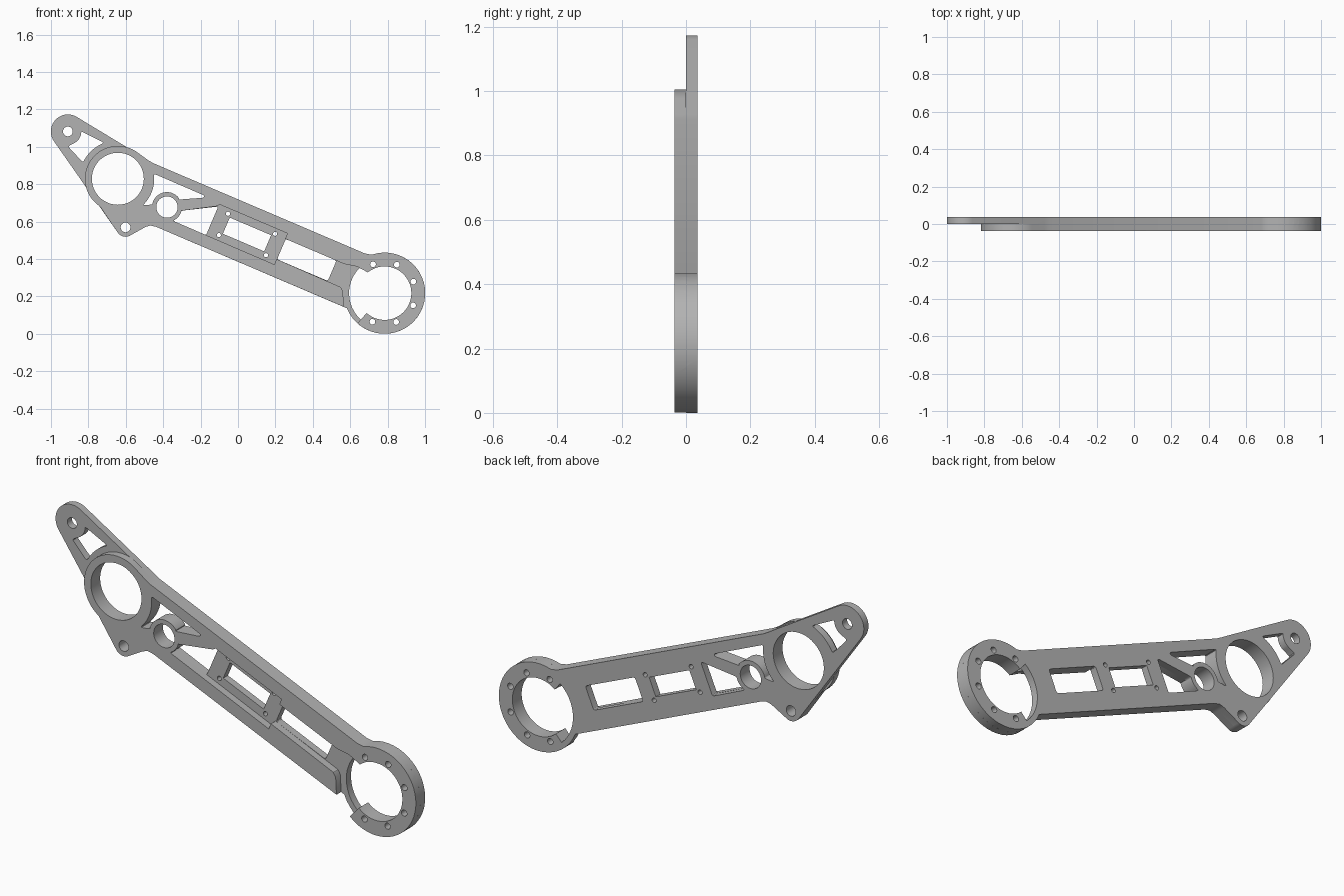
import bpy, bmesh
from math import radians, cos, sin
from mathutils import Matrix

cube = bpy.data.objects.get("Cube")
if cube:
    bpy.data.objects.remove(cube, do_unlink=True)

HALF = 0.0365                  # thickness of each of the two layers
TILT = radians(23.1)           # slope of the arm
PLACE = (Matrix.Translation((0.048, 0, 0.531)) @ Matrix.Rotation(TILT, 4, 'Y')
         @ Matrix.Rotation(radians(90), 4, 'X'))

# Feature centres, measured along and across the arm
EAR, BIG, BOSS = (-1.097, 0.131), (-0.752, 0.003), (-0.612, -0.22)
SMALL, END = (-0.451, -0.033), (0.8, 0)


def arc(centre, radius, start, stop):
    steps = max(4, int(abs(stop - start) / 7.5))
    angles = [radians(start + (stop - start) * i / steps) for i in range(steps + 1)]
    return [(centre[0] + radius * cos(a), centre[1] + radius * sin(a)) for a in angles]


def circle(centre, radius):
    return arc(centre, radius, 0, 360)[:-1]


def rect(u0, u1, v):
    return [(u0, -v), (u1, -v), (u1, v), (u0, v)]


def rounded(points, radius=0.012):
    """Replace each corner with a short curve."""
    result = []
    count = len(points)
    for i, (x, y) in enumerate(points):
        ends = []
        for nx, ny in (points[i - 1], points[(i + 1) % count]):
            length = ((nx - x) ** 2 + (ny - y) ** 2) ** 0.5
            t = min(radius / length, 0.4)
            ends.append((x + (nx - x) * t, y + (ny - y) * t))
        (ax, ay), (bx, by) = ends
        for t in (0, 0.33, 0.67, 1):
            a, b, c = (1 - t) ** 2, 2 * t * (1 - t), t * t
            result.append((a * ax + b * x + c * bx, a * ay + b * y + c * by))
    return result


def layer(name, loops, middle):
    """Extrude an outline with holes into a flat plate."""
    curve = bpy.data.curves.new(name, 'CURVE')
    curve.dimensions = '2D'
    curve.fill_mode = 'BOTH'
    curve.extrude = HALF / 2
    for loop in loops:
        spline = curve.splines.new('POLY')
        spline.points.add(len(loop) - 1)
        for point, (u, v) in zip(spline.points, loop):
            point.co = (u, v, 0, 1)
        spline.use_cyclic_u = True
    temp = bpy.data.objects.new(name, curve)
    bpy.context.collection.objects.link(temp)
    bpy.context.view_layer.update()
    mesh = bpy.data.meshes.new_from_object(temp.evaluated_get(bpy.context.evaluated_depsgraph_get()))
    bpy.data.objects.remove(temp, do_unlink=True)
    bm = bmesh.new()
    bm.from_mesh(mesh)
    bmesh.ops.remove_doubles(bm, verts=bm.verts, dist=0.0002)
    bmesh.ops.transform(bm, matrix=PLACE @ Matrix.Translation((0, 0, middle)), verts=bm.verts)
    bmesh.ops.recalc_face_normals(bm, faces=bm.faces)
    bm.to_mesh(mesh)
    bm.free()
    obj = bpy.data.objects.new(name, mesh)
    bpy.context.collection.objects.link(obj)
    return obj


# Openings shared by both layers
upper_window = rounded(arc(BIG, 0.195, -24, 31) + [(-0.29, 0.102), (-0.29, 0.09), (-0.41, 0.028)]
                       + arc(SMALL, 0.08, 58, 193))
lower_web = arc(SMALL, 0.08, -39, 9)
shared = [circle(BIG, 0.139), circle(SMALL, 0.057), circle(BOSS, 0.026), upper_window]
shared += [circle(arc(END, 0.166, a, a)[0], 0.015) for a in (0, 45, 90, 135, 270, 315)]

# Lower edge, shared by both outlines
lower_edge = arc(BOSS, 0.05, 238, 319) + [(-0.515, -0.176), (-0.495, -0.159), (-0.465, -0.153)]
knee = [(0.62, 0.154), (-0.61, 0.154), (-0.642, 0.158), (-0.68, 0.164)]

# Back layer: full plate with the ear
back_outline = (arc(EAR, 0.091, 83, 238) + lower_edge + arc(END, 0.217, -135, 132) + knee)
ear_window = rounded(arc(BIG, 0.206, 134, 178) + [(-1.065, 0.058)] + arc(EAR, 0.072, -30, 23))
lower_window = rounded(lower_web[::-1] + [(-0.388, -0.088), (-0.2, -0.09), (-0.2, 0.077)])
end_bore = arc(END, 0.143, -109, 152) + arc(END, 0.19, 152, 251)
screws = [circle((u, v), 0.011) for u in (-0.137, 0.137) for v in (-0.062, 0.062)]
back = layer("arm_plate", [back_outline, circle(EAR, 0.026), ear_window, lower_window, end_bore,
                           rounded(rect(0.2, 0.495, 0.059)), rect(-0.12, 0.12, 0.047)]
             + screws + shared, -HALF / 2)

# Front layer: rails, bearing rings and an open channel along the arm
channel = ([(0.628, -0.153), (0.59, -0.076), (0.57, -0.062), (0.197, -0.059), (0.197, -0.09),
            (-0.388, -0.088)] + lower_web
           + [(-0.206, 0.077), (-0.197, 0.09), (0.197, 0.09), (0.197, 0.059), (0.54, 0.059),
              (0.608, 0.073)])
front_outline = (arc(BIG, 0.176, 80, 260) + lower_edge + channel + arc(END, 0.143, 152, -109)
                 + arc(END, 0.217, -109, 132) + knee[:-1])
front = layer("front_rails", [front_outline] + shared, HALF / 2)

# Fuse the two layers into one solid part
union = back.modifiers.new("fuse", 'BOOLEAN')
union.operation = 'UNION'
union.solver = 'EXACT'
union.object = front
bpy.context.view_layer.objects.active = back
bpy.ops.object.select_all(action='DESELECT')
back.select_set(True)
bpy.ops.object.modifier_apply(modifier=union.name)
bpy.data.objects.remove(front, do_unlink=True)

# Plain grey finish
grey = bpy.data.materials.new("plain_grey")
grey.use_nodes = True
colour = (0.45, 0.45, 0.45, 1)
grey.diffuse_color = colour
grey.node_tree.nodes["Principled BSDF"].inputs["Base Color"].default_value = colour
back.data.materials.clear()
back.data.materials.append(grey)
for face in back.data.polygons:
    face.material_index = 0
bpy.ops.object.shade_smooth_by_angle(angle=radians(30))
